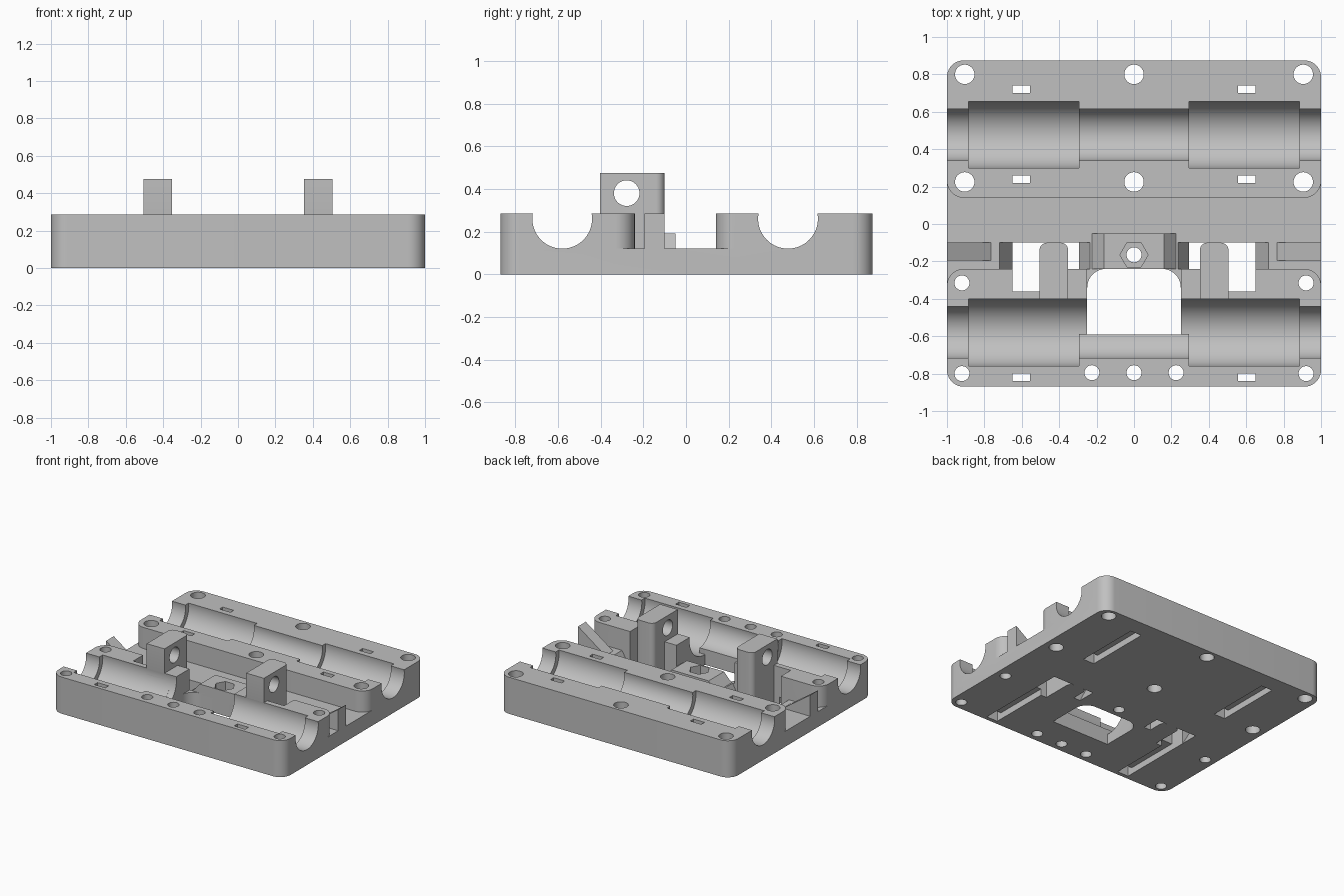
import bpy, bmesh, math

cube = bpy.data.objects.get("Cube")
if cube:
    bpy.data.objects.remove(cube, do_unlink=True)

grey = bpy.data.materials.new("plain_grey")
grey.use_nodes = True
grey.diffuse_color = (0.53, 0.53, 0.53, 1)
grey.node_tree.nodes["Principled BSDF"].inputs["Base Color"].default_value = (0.53, 0.53, 0.53, 1)

PLACE = {"x": lambda a, b, h: (h, a, b),
         "y": lambda a, b, h: (a, h, b),
         "z": lambda a, b, h: (a, b, h)}


def prism(name, pts, lo, hi, axis="z"):
    """Extrude a closed 2D outline along one axis."""
    bm = bmesh.new()
    rings = [[bm.verts.new(PLACE[axis](a, b, h)) for a, b in pts] for h in (lo, hi)]
    bm.faces.new(rings[0])
    bm.faces.new(rings[1])
    n = len(pts)
    for i in range(n):
        j = (i + 1) % n
        bm.faces.new((rings[0][i], rings[0][j], rings[1][j], rings[1][i]))
    bmesh.ops.recalc_face_normals(bm, faces=bm.faces)
    mesh = bpy.data.meshes.new(name)
    bm.to_mesh(mesh)
    bm.free()
    mesh.materials.append(grey)
    obj = bpy.data.objects.new(name, mesh)
    bpy.context.collection.objects.link(obj)
    return obj


def arc(cx, cy, r, start, end, steps):
    angles = [math.radians(start + (end - start) * i / steps) for i in range(steps + 1)]
    return [(cx + r * math.cos(t), cy + r * math.sin(t)) for t in angles]


def circle(cx, cy, r, sides=40):
    return arc(cx, cy, r, 0, 360, sides)[:-1]


def rounded(x0, x1, y0, y1, front, back):
    """Rectangle with separate corner radii at its front and back ends."""
    pts = []
    for cx, cy, r, start in ((x1, y1, back, 0), (x0, y1, back, 90),
                             (x0, y0, front, 180), (x1, y0, front, 270)):
        sx, sy = (1 if cx == x0 else -1), (1 if cy == y0 else -1)
        pts += arc(cx + sx * r, cy + sy * r, r, start, start + 90, 10) if r else [(cx, cy)]
    return pts


def box(x0, x1, y0, y1, z0, z1):
    return prism("cutter", rounded(x0, x1, y0, y1, 0, 0), z0, z1)


def combine(target, tool, operation="DIFFERENCE"):
    mod = target.modifiers.new("combine", "BOOLEAN")
    mod.operation, mod.solver, mod.object = operation, "EXACT", tool
    bpy.context.view_layer.objects.active = target
    bpy.ops.object.modifier_apply(modifier=mod.name)
    bpy.data.objects.remove(tool, do_unlink=True)


TOP, FLOOR, ROD_Z, R = 0.285, 0.12, 0.26, 0.09
BACK_ROD, FRONT_ROD = 0.478, -0.58

# Carriage body: base plate with two raised rails
body = prism("carriage_body", rounded(-1, 1, -0.87, 0.875, R, R), 0, FLOOR)
for y0, y1 in ((0.14, 0.875), (-0.87, -0.24)):
    combine(body, prism("rail", rounded(-1, 1, y0, y1, R, R), 0.05, TOP), "UNION")

# Rod channels with wider bearing pockets
for y in (BACK_ROD, FRONT_ROD):
    combine(body, prism("cutter", circle(y, ROD_Z, 0.14, 64), -1.1, 1.1, "x"))
    for x0, x1 in ((-0.885, -0.295), (0.295, 0.885)):
        combine(body, prism("cutter", circle(y, ROD_Z, 0.18, 64), x0, x1, "x"))
# Bearing pockets open into the centre window
combine(body, prism("cutter", arc(FRONT_ROD, ROD_Z, 0.18, -93, 90, 32), -0.3, 0.3, "x"))

# Centre window, rounded through the plate and square through the rail
combine(body, prism("cutter", rounded(-0.25, 0.25, -0.59, -0.24, 0, 0.1), -0.1, 0.4))
combine(body, box(-0.25, 0.25, -0.59, -0.23, FLOOR, 0.4))

# Screw holes through the rails
for x in (-0.905, 0, 0.905):
    for y in (0.8, 0.225):
        combine(body, prism("cutter", circle(x, y, 0.052), -0.1, 0.4))
for x, y in ((-0.92, -0.315), (0.92, -0.315), (-0.92, -0.8), (0.92, -0.8),
             (-0.225, -0.795), (0, -0.795), (0.225, -0.795)):
    combine(body, prism("cutter", circle(x, y, 0.04), -0.1, 0.4))

for s in (-1, 1):
    # Tie slots joined by trenches underneath
    x0, x1 = sorted((s * 0.555, s * 0.65))
    for y0, y1 in ((0.7, 0.74), (0.22, 0.26), (-0.84, -0.8)):
        combine(body, box(x0, x1, y0, y1, -0.1, 0.4))
    for y0, y1 in ((0.22, 0.74), (-0.84, -0.32)):
        combine(body, box(x0, x1, y0, y1, -0.1, 0.05))
    # Belt openings with sloped ends, and the notch beside each post
    slope = [(s * 0.23, 0.13), (s * 0.725, 0.13), (s * 0.65, 0), (s * 0.65, -0.1),
             (s * 0.295, -0.1), (s * 0.295, 0)]
    combine(body, prism("cutter", slope, -0.24, -0.1, "y"))
    x0, x1 = sorted((s * 0.45, s * 0.65))
    combine(body, box(x0, x1, -0.36, -0.2, -0.1, 0.4))

# Nut block with sloped sides
nut_block = prism("nut_block", [(-0.225, 0.1), (-0.225, FLOOR), (-0.16, 0.19),
                                (0.16, 0.19), (0.225, FLOOR), (0.225, 0.1)],
                  -0.24, -0.05, "y")
combine(body, nut_block, "UNION")
combine(body, prism("cutter", circle(0, -0.165, 0.075, 6), 0.1, 0.4))
combine(body, prism("cutter", circle(0, -0.165, 0.04), -0.1, 0.4))
parts = [body]

for side, s in (("right", -1), ("left", 1)):
    # Tensioner post with a cross hole
    x0, x1 = sorted((s * 0.352, s * 0.505))
    post = prism(side + "_post", rounded(x0, x1, -0.402, -0.1, 0, 0.04), 0.125, 0.475)
    combine(post, prism("cutter", circle(-0.278, 0.38, 0.06), -1, 1, "x"))
    foot = prism("foot", rounded(x0, x1, -0.36, -0.1, 0, 0.04), 0, 0.2)
    combine(post, foot, "UNION")
    # Keep the post clear of the bearing pocket
    combine(post, prism("cutter", circle(FRONT_ROD, ROD_Z, 0.18, 64), -1, 1, "x"))
    # Belt ramp rising towards the outer edge
    ramp = prism(side + "_belt_ramp", [(s * 0.765, FLOOR), (s, FLOOR), (s, TOP)],
                 -0.195, -0.1, "y")
    parts += [post, ramp]

# Smooth the curved walls and keep the edges sharp
bpy.ops.object.select_all(action="DESELECT")
for obj in parts:
    obj.select_set(True)
bpy.context.view_layer.objects.active = body
bpy.ops.object.shade_smooth_by_angle(angle=math.radians(30))
